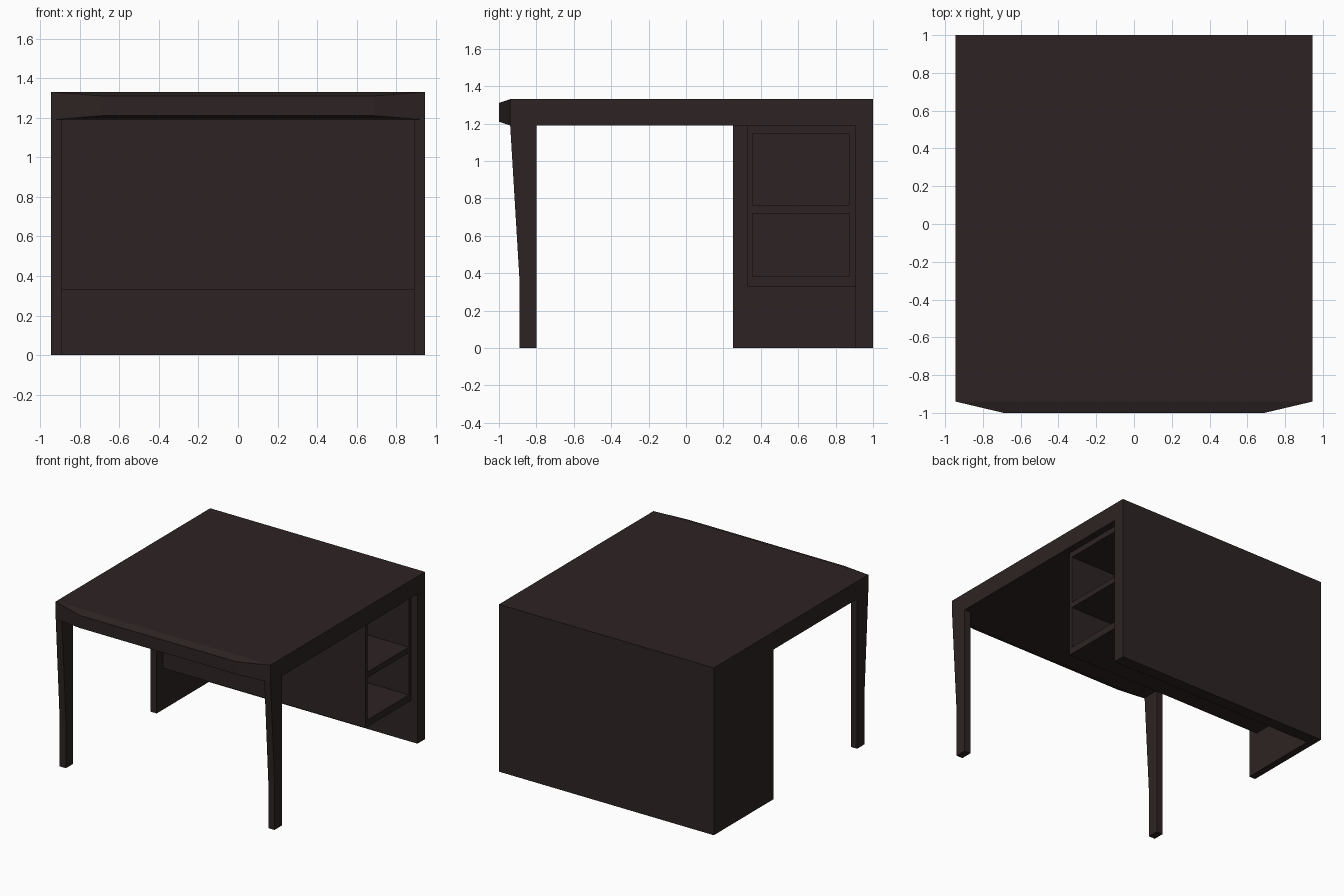
import bpy

if "Cube" in bpy.data.objects:
    bpy.data.objects.remove(bpy.data.objects["Cube"])

wood = bpy.data.materials.new("dark brown wood")
wood.diffuse_color = (0.027, 0.017, 0.017, 1)
wood.use_nodes = True
wood.node_tree.nodes["Principled BSDF"].inputs["Base Color"].default_value = wood.diffuse_color


def make(name, verts, faces):
    me = bpy.data.meshes.new(name)
    me.from_pydata(verts, [], faces)
    me.materials.append(wood)
    ob = bpy.data.objects.new(name, me)
    bpy.context.collection.objects.link(ob)
    return ob


def box(name, x, y, z):
    verts = [(a, b, c) for c in z for a, b in
             ((x[0], y[0]), (x[1], y[0]), (x[1], y[1]), (x[0], y[1]))]
    return make(name, verts, [(3, 2, 1, 0), (4, 5, 6, 7), (0, 1, 5, 4),
                              (1, 2, 6, 5), (2, 3, 7, 6), (3, 0, 4, 7)])


W, IN = 0.945, 0.89          # outer half width, inner half width
Z0, Z1 = 1.19, 1.33          # table top underside and surface

# Table top slab with a faceted, bulging front edge
slab = [(-W, 1, Z0), (W, 1, Z0), (W, -.94, Z0), (-W, -.94, Z0),
        (-W, 1, Z1), (W, 1, Z1), (W, -.94, Z1), (-W, -.94, Z1),
        (-.69, -1, 1.21), (.69, -1, 1.21), (.69, -1, 1.31), (-.69, -1, 1.31)]
make("table_top", slab, [
    (0, 1, 2, 3), (7, 6, 5, 4), (1, 0, 4, 5), (2, 1, 5, 6), (0, 3, 7, 4),
    (8, 9, 10, 11),                      # front strip
    (7, 11, 10, 6),                      # upper slope
    (3, 2, 9, 8),                        # lower slope
    (2, 6, 10, 9), (3, 8, 11, 7)])       # corner triangles as slanted ends

# Tapered front legs: side profile extruded across x
profile = [(-.94, Z0), (-.89, .36), (-.89, 0), (-.80, 0), (-.80, Z0)]
n = len(profile)
for side, (a, b) in (("left", (-W, -IN)), ("right", (IN, W))):
    verts = [(a, y, z) for y, z in profile] + [(b, y, z) for y, z in profile]
    faces = [tuple(reversed(range(n))), tuple(range(n, 2 * n))]
    faces += [(i, (i + 1) % n, (i + 1) % n + n, i + n) for i in range(n)]
    make("front_leg_" + side, verts, faces)

# Back panel and left side panel
box("back_panel", (-W, W), (.905, 1), (0, Z0))
box("left_side_panel", (-W, -IN), (.25, .905), (0, Z0))

# Shelf unit hung under the top, open to the right
SX = (-IN, IN)
box("shelf_front_board", SX, (.33, .355), (.33, Z0))
box("shelf_back_board", SX, (.875, .905), (.33, Z0))
for name, z in (("bottom", (.33, .385)), ("middle", (.72, .765)), ("upper", (1.145, Z0))):
    box("shelf_" + name + "_board", SX, (.355, .875), z)

# Consistent outward normals
import bmesh
for ob in bpy.context.collection.objects:
    bm = bmesh.new()
    bm.from_mesh(ob.data)
    bmesh.ops.recalc_face_normals(bm, faces=bm.faces[:])
    bm.to_mesh(ob.data)
    bm.free()
